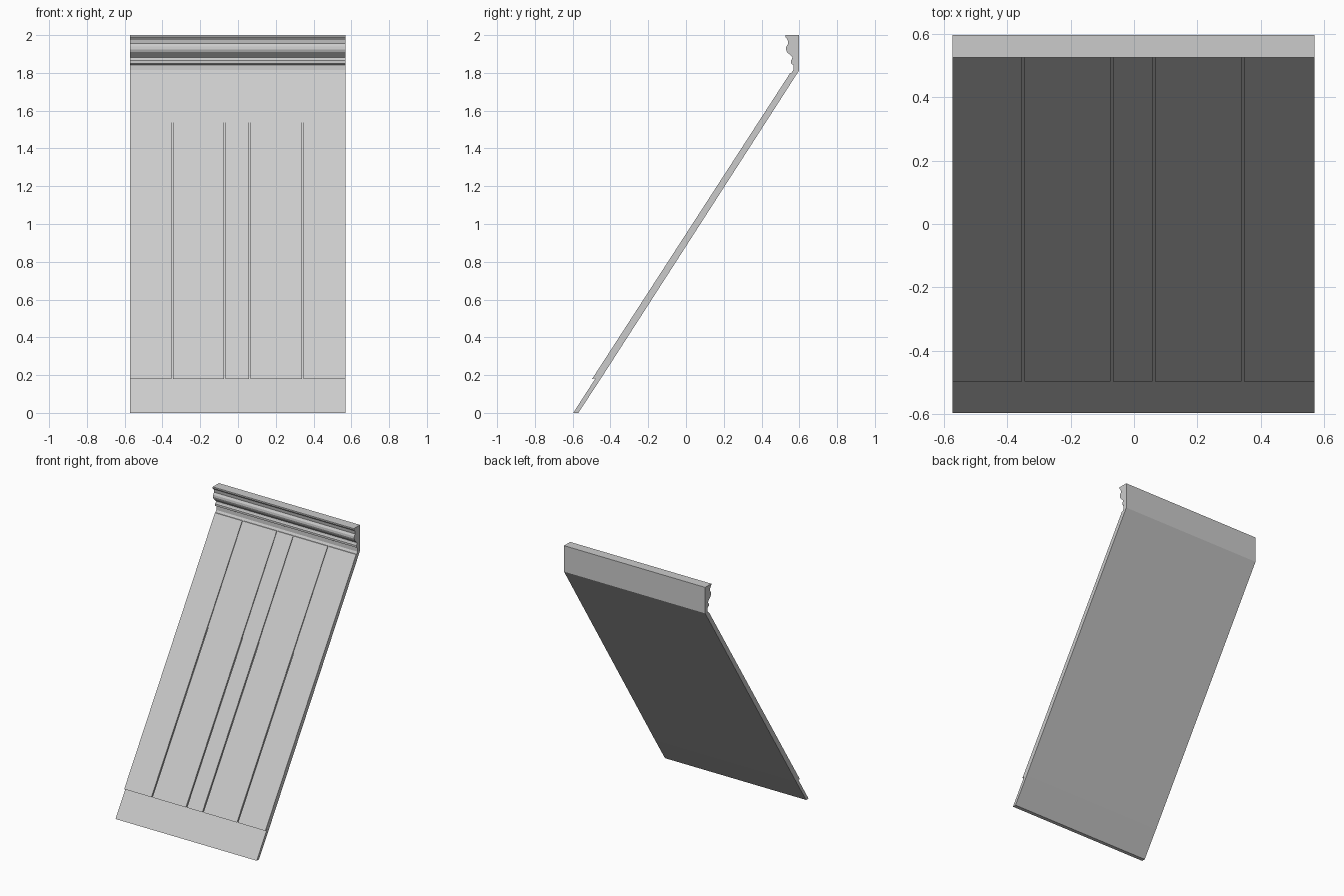
import bpy, bmesh

if "Cube" in bpy.data.objects:
    bpy.data.objects.remove(bpy.data.objects["Cube"])

X0, X1 = -0.573, 0.569   # overall width


def extrude_profile(name, profile, x0, x1):
    """Extrude a closed (y, z) profile along x."""
    bm = bmesh.new()
    face = bm.faces.new([bm.verts.new((x0, y, z)) for y, z in profile])
    res = bmesh.ops.extrude_face_region(bm, geom=[face])
    verts = [g for g in res["geom"] if isinstance(g, bmesh.types.BMVert)]
    bmesh.ops.translate(bm, verts=verts, vec=(x1 - x0, 0, 0))
    bmesh.ops.recalc_face_normals(bm, faces=bm.faces)
    me = bpy.data.meshes.new(name)
    bm.to_mesh(me)
    bm.free()
    ob = bpy.data.objects.new(name, me)
    bpy.context.collection.objects.link(ob)
    return ob


# sloping backing board, a little kinked near its foot
extrude_profile("backing_board", [
    (-0.597, 0.0), (-0.570, 0.0), (-0.452, 0.18), (0.597, 1.81),
    (0.568, 1.815), (-0.481, 0.18)], X0, X1)

# raised planks separated by narrow grooves
grooves = [-0.349, -0.070, 0.063, 0.343]
half = 0.004
edges = [X0 - half] + grooves + [X1 + half]
plank = [(-0.497, 0.18), (-0.476, 0.184), (0.560, 1.80), (0.552, 1.80)]
for i, (a, b) in enumerate(zip(edges, edges[1:])):
    extrude_profile(f"plank_{i + 1}", plank, a + half, b - half)

# moulded cornice along the top
extrude_profile("cornice", [
    (0.597, 1.81), (0.597, 2.0), (0.526, 2.0), (0.526, 1.99),
    (0.538, 1.975), (0.541, 1.955), (0.531, 1.94), (0.529, 1.925),
    (0.535, 1.91), (0.564, 1.882), (0.560, 1.87), (0.555, 1.865),
    (0.555, 1.85), (0.569, 1.842), (0.568, 1.815), (0.562, 1.80),
    (0.580, 1.80)], X0, X1)
